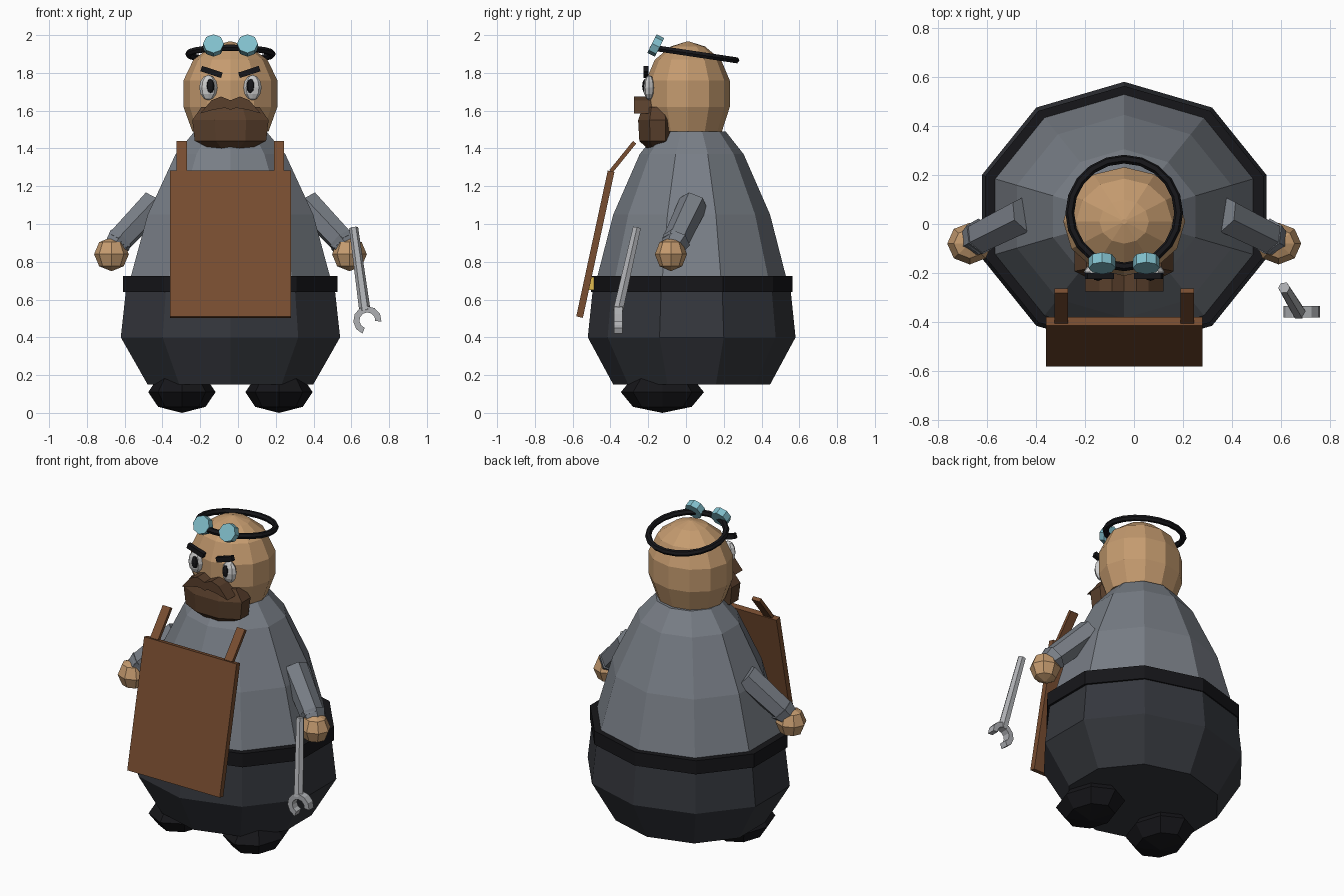
import bpy, bmesh
from math import sin, cos, pi, radians
from mathutils import Vector, Matrix

if "Cube" in bpy.data.objects:
    bpy.data.objects.remove(bpy.data.objects["Cube"])

CX = -0.04  # body symmetry plane


def mat(name, *rgb):
    m = bpy.data.materials.new(name)
    m.diffuse_color = (*rgb, 1)
    m.use_nodes = True
    m.node_tree.nodes["Principled BSDF"].inputs["Base Color"].default_value = m.diffuse_color
    return m


SKIN = mat("skin", .56, .33, .16)
SHIRT = mat("shirt", .19, .21, .24)
PANTS = mat("pants", .035, .038, .046)
BLACK = mat("black", .008, .008, .01)
APRON = mat("leather", .19, .075, .03)
HAIR = mat("hair", .10, .05, .025)
WHITE = mat("eye_white", .75, .75, .75)
LENS = mat("lens", .22, .52, .60)
METAL = mat("metal", .42, .43, .45)
GOLD = mat("brass", .75, .5, .08)


def finish(bm, name, m, matrix=None):
    if matrix:
        bm.transform(matrix)
    bmesh.ops.recalc_face_normals(bm, faces=bm.faces)
    me = bpy.data.meshes.new(name)
    bm.to_mesh(me)
    bm.free()
    me.materials.append(m)
    ob = bpy.data.objects.new(name, me)
    bpy.context.collection.objects.link(ob)
    return ob


def loft(name, m, rings, n, cx, cy, ratio=1.0, phase=0.0):
    """Closed stack of elliptical rings (z, y-radius); x-radius = ratio * y-radius."""
    bm = bmesh.new()
    loops = [[bm.verts.new((cx + r * ratio * sin(phase + 2 * pi * i / n),
                            cy + r * cos(phase + 2 * pi * i / n), z))
              for i in range(n)] for z, r in rings]
    for a, b in zip(loops, loops[1:]):
        for i in range(n):
            j = (i + 1) % n
            bm.faces.new((a[i], a[j], b[j], b[i]))
    bm.faces.new(loops[0])
    bm.faces.new(loops[-1])
    return finish(bm, name, m)


def ball(name, m, loc, size, u=8, v=6):
    bm = bmesh.new()
    bmesh.ops.create_uvsphere(bm, u_segments=u, v_segments=v, radius=1)
    return finish(bm, name, m, Matrix.Translation(loc) @ Matrix.Diagonal((*size, 1)))


def rod(name, m, a, b, r1, r2, n=6):
    a, b = Vector(a), Vector(b)
    bm = bmesh.new()
    bmesh.ops.create_cone(bm, cap_ends=True, segments=n, radius1=r1, radius2=r2,
                          depth=(b - a).length)
    q = (b - a).to_track_quat('Z', 'Y').to_matrix().to_4x4()
    return finish(bm, name, m, Matrix.Translation((a + b) / 2) @ q)


def box(name, m, loc, size, rot=None):
    bm = bmesh.new()
    bmesh.ops.create_cube(bm, size=1)
    r = rot or Matrix.Identity(4)
    return finish(bm, name, m, Matrix.Translation(loc) @ r @ Matrix.Diagonal((*size, 1)))


def slab(name, m, pts, y0, y1):
    """Extrude an x-z outline along y."""
    bm = bmesh.new()
    f = bm.faces.new([bm.verts.new((x, y0, z)) for x, z in pts])
    ext = bmesh.ops.extrude_face_region(bm, geom=[f])
    bmesh.ops.translate(bm, vec=(0, y1 - y0, 0),
                        verts=[g for g in ext["geom"] if isinstance(g, bmesh.types.BMVert)])
    return finish(bm, name, m)


# Body: trousers, belt and shirt share a ten-sided section
loft("trousers", PANTS, [(.15, .415), (.40, .55), (.64, .525)], 10, CX, .03, 1.11)
loft("belt", BLACK, [(.64, .533), (.725, .533)], 10, CX, .03, 1.12)
loft("shirt", SHIRT, [(.70, .505), (1.05, .415), (1.37, .275), (1.49, .18)], 10, CX, .03, 1.11)
box("belt_buckle", GOLD, (CX, -.50, .685), (.13, .025, .07))

# Head and beard
loft("head", SKIN, [(1.49, .18), (1.62, .222), (1.76, .222), (1.87, .175),
                    (1.94, .09), (1.965, .01)], 12, CX, .01, 1.12)
loft("beard", HAIR, [(1.39, .05), (1.44, .105), (1.55, .112), (1.62, .085)],
     8, CX, -.15, 1.95, pi / 8)

# Moustache: half outline mirrored
half = [(.05, 1.675), (.10, 1.655), (.16, 1.585), (.09, 1.605), (.03, 1.615)]
outline = ([(CX, 1.655)] + [(CX + x, z) for x, z in half] + [(CX, 1.605)]
           + [(CX - x, z) for x, z in reversed(half)])
slab("moustache", HAIR, outline, -.275, -.18)

# Goggle strap
bpy.ops.mesh.primitive_torus_add(major_segments=20, minor_segments=6, major_radius=.222,
                                 minor_radius=.018, location=(CX, .045, 1.9),
                                 rotation=(radians(-8.5), 0, 0))
strap = bpy.context.object
strap.name = "goggle_strap"
strap.data.materials.append(BLACK)

# Apron, tilted away from the belly
tilt = Matrix.Rotation(radians(-12.2), 4, 'X')
box("apron", APRON, (CX, -.48, .893), (.64, .036, .79), tilt)

# Mirrored parts
for s, side in ((-1, "left"), (1, "right")):
    def X(d):
        return CX + s * d

    ball(side + "_eye", WHITE, (X(.117), -.195, 1.722), (.048, .03, .067))
    ball(side + "_pupil", BLACK, (X(.107), -.216, 1.73), (.022, .016, .038))
    box(side + "_brow", BLACK, (X(.1), -.212, 1.805), (.115, .025, .03),
        Matrix.Rotation(radians(-s * 18), 4, 'Y'))
    lens_c, lens_n = Vector((X(.09), -.16, 1.945)), Vector((0, -.02, .01))
    rod(side + "_goggle_lens", LENS, lens_c - lens_n, lens_c + lens_n, .055, .055, 8)
    box(side + "_apron_strap", APRON, (X(.257), -.335, 1.355), (.055, .022, .20),
        Matrix.Rotation(radians(-39), 4, 'X'))
    rod(side + "_sleeve", SHIRT, (X(.40), .04, 1.11), (X(.60), -.06, .90), .078, .07)
    rod(side + "_cuff", SHIRT, (X(.585), -.05, .915), (X(.62), -.07, .875), .078, .06)
    ball(side + "_hand", SKIN, (X(.63), -.08, .84), (.092, .085, .09), 8, 4)
    ball(side + "_boot", BLACK, (X(.257), -.125, .11), (.178, .22, .11), 8, 4)

# Wrench: tapered handle and open C jaw facing down and outward
rod("wrench_handle", METAL, (.612, -.26, .98), (.672, -.36, .54), .024, .03)
arc = [radians(-5 + 255 * i / 8) for i in range(9)]
jaw = ([(.685 + .075 * cos(a), .49 + .075 * sin(a)) for a in arc]
       + [(.685 + .042 * cos(a), .49 + .042 * sin(a)) for a in reversed(arc)])
slab("wrench_jaw", METAL, jaw, -.382, -.335)
